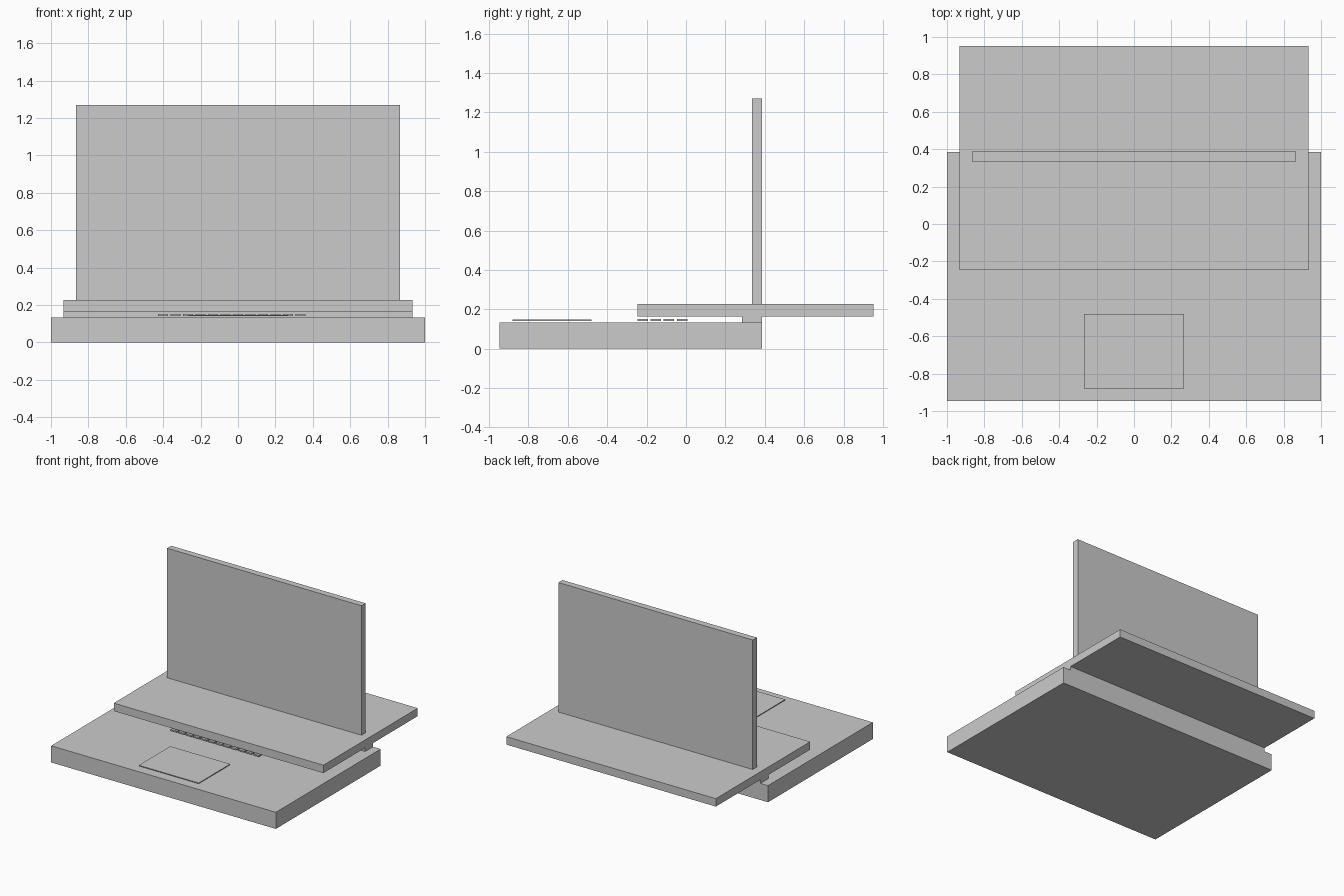
import bpy
import bmesh

if "Cube" in bpy.data.objects:
    bpy.data.objects.remove(bpy.data.objects["Cube"])


def box(name, x, y, z):
    """Axis-aligned box from (min, max) ranges."""
    bm = bmesh.new()
    bmesh.ops.create_cube(bm, size=1)
    for v in bm.verts:
        v.co = [r[0] if c < 0 else r[1] for c, r in zip(v.co, (x, y, z))]
    mesh = bpy.data.meshes.new(name)
    bm.to_mesh(mesh)
    bm.free()
    obj = bpy.data.objects.new(name, mesh)
    bpy.context.collection.objects.link(obj)
    return obj


# Main body slabs
box("base", (-1, 1), (-0.947, 0.385), (0, 0.134))
box("hinge", (-0.933, 0.933), (0.285, 0.385), (0.134, 0.18))
box("lid", (-0.933, 0.933), (-0.247, 0.953), (0.164, 0.228))
box("screen", (-0.865, 0.865), (0.335, 0.387), (0.2, 1.27))

# Trackpad hovering just above the base
box("trackpad", (-0.267, 0.267), (-0.88, -0.48), (0.142, 0.148))

# Keyboard: 4 rows of 12 keys
pitch, half = 1 / 15, 0.0267
for row in range(4):
    for col in range(12):
        cx, cy = -0.4 + col * pitch, -0.22 + row * pitch
        box(f"key_{row}_{col}", (cx - half, cx + half),
            (cy - half, cy + half), (0.141, 0.152))
